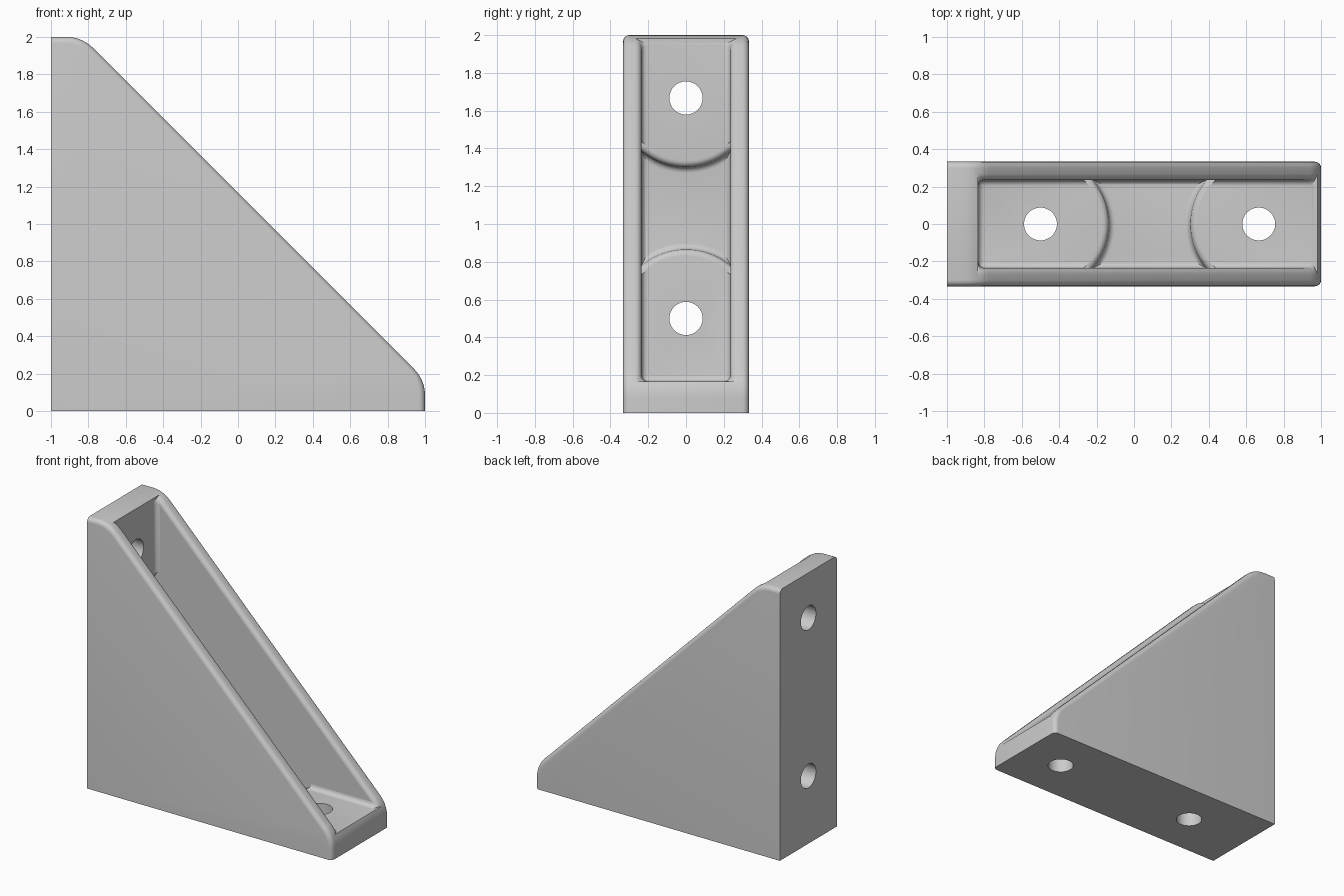
import bpy, bmesh
from math import sin, cos, pi, radians, sqrt
from mathutils import Vector

if "Cube" in bpy.data.objects:
    bpy.data.objects.remove(bpy.data.objects["Cube"], do_unlink=True)

HALF, INNER = 0.333, 0.235      # half width outside and inside the cheeks
PLATE, ROUND = 0.167, 0.2       # plate thickness, tip rounding
FILLET, DEPTH = 0.033, 0.067    # edge fillet, recess depth
HOLES = (0.5, 1.667)            # distances from the heel along each plate

grey = bpy.data.materials.new("light_grey")
grey.use_nodes = True
grey.diffuse_color = (0.6, 0.6, 0.6, 1)
grey.node_tree.nodes["Principled BSDF"].inputs["Base Color"].default_value = (0.6, 0.6, 0.6, 1)


def make_object(name, bm):
    bmesh.ops.recalc_face_normals(bm, faces=bm.faces)
    mesh = bpy.data.meshes.new(name)
    bm.to_mesh(mesh)
    bm.free()
    mesh.materials.append(grey)
    obj = bpy.data.objects.new(name, mesh)
    bpy.context.collection.objects.link(obj)
    return obj


# Sloping edge of the cheeks, from the upper tip to the lower one
start = PLATE - ROUND * (sqrt(2) - 1)
tip = [(start + ROUND * sin(radians(a)), 2 - ROUND * (1 - cos(radians(a))))
       for a in (0, 8, 16, 24.4, 34, 45)]
slope = tip + [(z, u) for u, z in reversed(tip)]
outline = slope + [(2, 0), (0, 0), (0, 2)]
first, last = 3, len(slope) - 4          # pocket opens between these points
inner_corner = len(outline)

# Hollow body: four rows of points across the width
bm = bmesh.new()
rows = [[bm.verts.new((u - 1, y, z)) for u, z in outline + [(PLATE, PLATE)]]
        for y in (-HALF, -INNER, INNER, HALF)]
for row in (rows[0], rows[3]):
    bm.faces.new(row[:-1])
for row in (rows[1], rows[2]):
    bm.faces.new(row[first:last + 1] + [row[inner_corner]])
for i in range(len(outline)):
    j = (i + 1) % len(outline)
    for k in range(3):
        if not (k == 1 and first <= i < last):
            a, b = rows[k], rows[k + 1]
            bm.faces.new((a[i], a[j], b[j], b[i]))
for i in (first, last):
    a, b = rows[1], rows[2]
    bm.faces.new((a[i], a[inner_corner], b[inner_corner], b[i]))
bmesh.ops.recalc_face_normals(bm, faces=bm.faces)
bmesh.ops.dissolve_limit(bm, angle_limit=radians(1), verts=bm.verts, edges=bm.edges)


def on_mounting_face(edge):
    return (all(v.co.x < -0.999 for v in edge.verts)
            or all(v.co.z < 0.001 for v in edge.verts))


# Fillet every sharp edge except those round the two mounting faces
sharp = [e for e in bm.edges
         if e.calc_face_angle(0) > radians(30) and not on_mounting_face(e)]
bmesh.ops.bevel(bm, geom=sharp, offset=FILLET, offset_type='OFFSET', segments=5,
                profile=0.5, affect='EDGES', clamp_overlap=False)
bracket = make_object("corner_bracket", bm)


def placed(u, y, h, upright):
    """Point at u along a plate and h above its outer face."""
    return Vector((h - 1, y, u)) if upright else Vector((u - 1, y, h))


def recess_cutter(upright):
    """Hollow between the two round pads, with an S-shaped shoulder."""
    layers = [(0.33, INNER, PLATE + 0.04), (0.33, INNER, PLATE)]
    for i in range(1, 13):
        t = i / 12
        if t <= 0.5:
            a = t * pi
            r, h = 0.333 + FILLET * sin(a), PLATE - FILLET * (1 - cos(a))
            w = INNER
        else:
            a = (t - 0.5) * pi
            r, h = 0.366 + FILLET * (1 - cos(a)), PLATE - FILLET - FILLET * sin(a)
            w = INNER - FILLET * (1 - cos(a))
        layers.append((r, w, h))
    bm = bmesh.new()
    loops = []
    for r, w, h in layers:
        ys = [w * (k / 8 - 1) for k in range(17)]
        near = [(HOLES[0] + sqrt(r * r - y * y), y) for y in ys]
        far = [(HOLES[1] - sqrt(r * r - y * y), y) for y in reversed(ys)]
        loops.append([bm.verts.new(placed(u, y, h, upright)) for u, y in near + far])
    n = len(loops[0])
    for a, b in zip(loops, loops[1:]):
        for i in range(n):
            j = (i + 1) % n
            bm.faces.new((a[i], a[j], b[j], b[i]))
    bm.faces.new(loops[0])
    bm.faces.new(loops[-1])
    return make_object("recess_cutter", bm)


def hole_cutter(u, upright):
    bm = bmesh.new()
    rings = [[bm.verts.new(placed(u + 0.088 * cos(k * pi / 24), 0.088 * sin(k * pi / 24),
                                  h, upright)) for k in range(48)] for h in (-0.1, 0.25)]
    for i in range(48):
        j = (i + 1) % 48
        bm.faces.new((rings[0][i], rings[0][j], rings[1][j], rings[1][i]))
    for ring in rings:
        bm.faces.new(ring)
    return make_object("hole_cutter", bm)


# Cut the recesses and screw holes in both plates
bpy.ops.object.select_all(action='DESELECT')
bpy.context.view_layer.objects.active = bracket
bracket.select_set(True)
for upright in (False, True):
    for cutter in [recess_cutter(upright)] + [hole_cutter(u, upright) for u in HOLES]:
        cutter.hide_render = True
        mod = bracket.modifiers.new("cut", 'BOOLEAN')
        mod.operation, mod.solver, mod.object = 'DIFFERENCE', 'EXACT', cutter
        bpy.ops.object.modifier_apply(modifier=mod.name)
        bpy.data.objects.remove(cutter, do_unlink=True)

bpy.ops.object.shade_smooth_by_angle(angle=radians(30))
